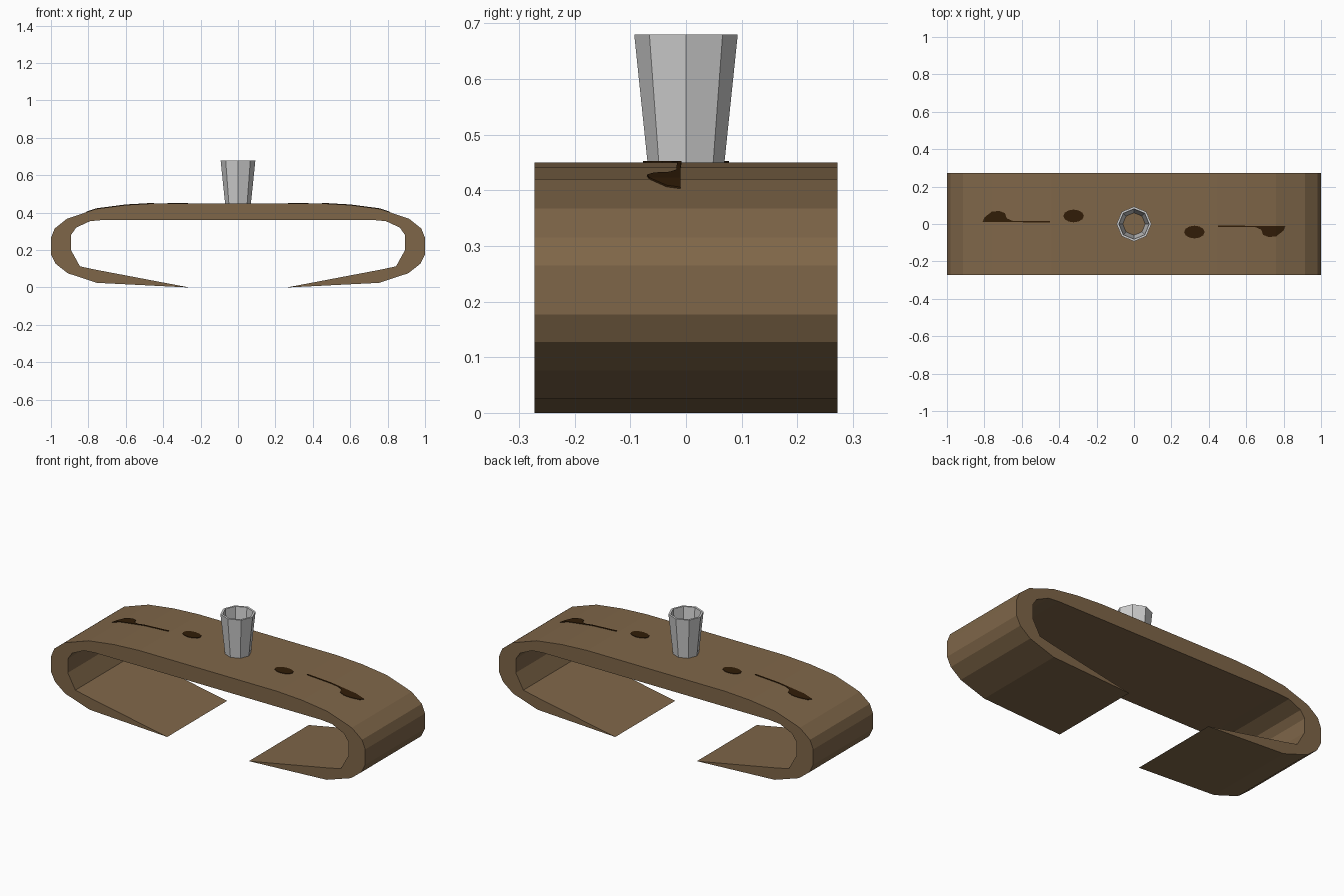
import bpy, bmesh, math

if "Cube" in bpy.data.objects:
    bpy.data.objects.remove(bpy.data.objects["Cube"])


def material(name, rgb):
    m = bpy.data.materials.new(name)
    m.diffuse_color = (*[(c / 255) ** 2.2 for c in rgb], 1)
    m.use_nodes = True
    m.node_tree.nodes["Principled BSDF"].inputs["Base Color"].default_value = m.diffuse_color
    return m


brown = material("wood brown", (126, 102, 74))
dark = material("dark brown", (52, 34, 16))
grey = material("light grey", (206, 206, 206))


def finish(bm, name, mat):
    bmesh.ops.recalc_face_normals(bm, faces=bm.faces)
    me = bpy.data.meshes.new(name)
    bm.to_mesh(me)
    bm.free()
    me.materials.append(mat)
    ob = bpy.data.objects.new(name, me)
    bpy.context.collection.objects.link(ob)
    return ob


# Curved body: C-shaped half profile, mirrored and extruded along y
W = 0.272
outer = [(0.44, 0.45), (0.60, 0.441), (0.76, 0.42), (0.915, 0.367),
         (0.98, 0.315), (1.0, 0.265), (1.0, 0.177), (0.975, 0.127),
         (0.91, 0.076), (0.755, 0.025), (0.26, 0.0)]
inner = [(0.76, 0.095), (0.845, 0.113), (0.893, 0.20), (0.893, 0.28),
         (0.866, 0.32), (0.79, 0.355), (0.72, 0.361)]
half = outer + inner
profile = half + [(-x, z) for x, z in reversed(half)]
bm = bmesh.new()
front = [bm.verts.new((x, -W, z)) for x, z in profile]
back = [bm.verts.new((x, W, z)) for x, z in profile]
bm.faces.new(front)
bm.faces.new(back)
n = len(profile)
for i in range(n):
    j = (i + 1) % n
    bm.faces.new((front[i], front[j], back[j], back[i]))
finish(bm, "curved_body", brown)

# Open eight-sided flared cup
bm = bmesh.new()
rings = []
for r, z in [(0.069, 0.449), (0.093, 0.68), (0.081, 0.68), (0.060, 0.449)]:
    rings.append([bm.verts.new((r * math.cos(k * math.pi / 4),
                                r * math.sin(k * math.pi / 4), z))
                  for k in range(8)])
for a in range(4):
    p, q = rings[a], rings[(a + 1) % 4]
    for k in range(8):
        m = (k + 1) % 8
        bm.faces.new((p[k], p[m], q[m], q[k]))
finish(bm, "flared_cup", grey)


def top_height(x):
    x = abs(x)
    pts = [(0.0, 0.45)] + outer[:5]
    for (x0, z0), (x1, z1) in zip(pts, pts[1:]):
        if x <= x1:
            return z0 + (z1 - z0) * (x - x0) / (x1 - x0)
    return pts[-1][1]


# Thin dark marks laid on the top, repeated by a half turn
spot = [(-0.323 + 0.055 * math.cos(t * math.pi / 6),
         0.043 + 0.034 * math.sin(t * math.pi / 6)) for t in range(12)]
blob = [(-0.81, 0.010), (-0.66, 0.010), (-0.45, 0.008), (-0.45, 0.016),
        (-0.65, 0.017), (-0.68, 0.03), (-0.69, 0.058), (-0.72, 0.070),
        (-0.76, 0.066), (-0.80, 0.035)]
for label, shape in (("spot", spot), ("streak", blob)):
    for side, s in (("left", 1), ("right", -1)):
        bm = bmesh.new()
        bm.faces.new([bm.verts.new((s * x, s * y, 0)) for x, y in shape])
        for cut in (0.44, 0.60, 0.76):
            bmesh.ops.bisect_plane(bm, geom=bm.verts[:] + bm.edges[:] + bm.faces[:],
                                   plane_co=(-s * cut, 0, 0), plane_no=(1, 0, 0))
        for v in bm.verts:
            v.co.z = top_height(v.co.x) - 0.001
        # Give the sheet a small thickness
        ext = bmesh.ops.extrude_face_region(bm, geom=bm.faces[:])
        for v in ext["geom"]:
            if isinstance(v, bmesh.types.BMVert):
                v.co.z += 0.004
        finish(bm, f"{side}_{label}", dark)
